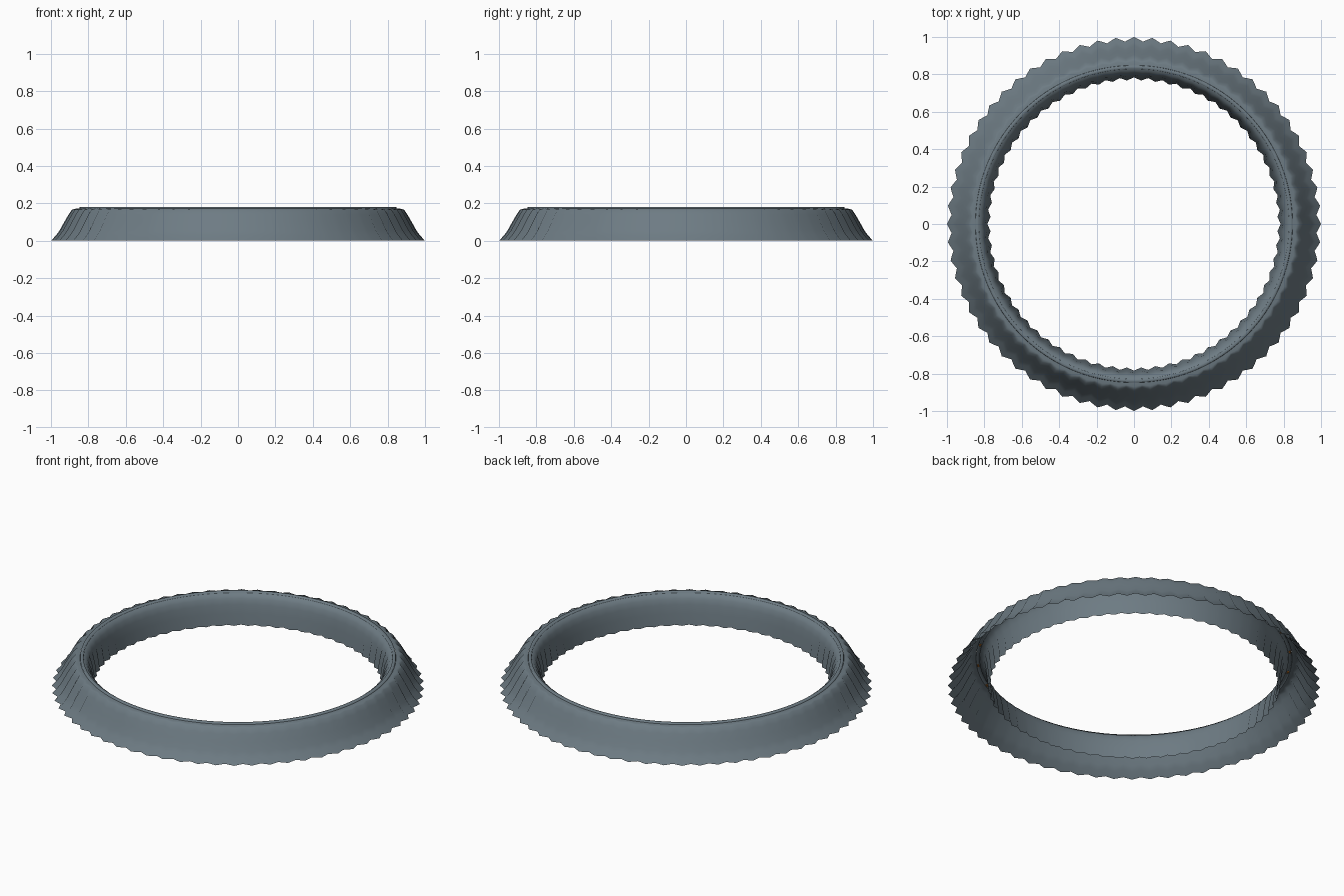
import bpy
from math import sin, cos, pi, hypot
from mathutils import Vector

if "Cube" in bpy.data.objects:
    bpy.data.objects.remove(bpy.data.objects["Cube"])

TEETH = 64
SEG = TEETH * 4


def material(name, rgb):
    m = bpy.data.materials.new(name)
    m.diffuse_color = (*rgb, 1)
    m.use_nodes = True
    m.node_tree.nodes["Principled BSDF"].inputs["Base Color"].default_value = m.diffuse_color
    return m


STEEL = material("blue_grey_steel", (0.155, 0.20, 0.23))
ORANGE = material("orange_lamp", (0.8, 0.25, 0.03))


def add_object(name, verts, faces, mat):
    me = bpy.data.meshes.new(name)
    me.from_pydata(verts, [], faces)
    me.materials.append(mat)
    me.update()
    ob = bpy.data.objects.new(name, me)
    bpy.context.collection.objects.link(ob)
    return ob


def fluted_wall(name, profile):
    """Revolve (radius, height, flute depth) with softly shaded flutes."""
    verts, normals, faces = [], [], []
    n = len(profile)
    for i, (r, z, amp) in enumerate(profile):
        a, b = profile[max(i - 1, 0)], profile[min(i + 1, n - 1)]
        dr, dz = b[0] - a[0], b[1] - a[1]
        length = hypot(dr, dz)
        for j in range(SEG):
            t = 2 * pi * j / SEG
            rr = r + amp * cos(TEETH * t)
            verts.append((rr * cos(t), rr * sin(t), z))
            normals.append(Vector((dz * cos(t), dz * sin(t), -dr)) / length)
    for i in range(n - 1):
        for j in range(SEG):
            k = (j + 1) % SEG
            faces.append((i * SEG + j, i * SEG + k,
                          (i + 1) * SEG + k, (i + 1) * SEG + j))
    ob = add_object(name, verts, faces, STEEL)
    ob.data.shade_smooth()
    ob.data.normals_split_custom_set_from_vertices(normals)
    return ob


# flared outer skirt, open underneath
fluted_wall("outer_skirt", [
    (0.988, 0.0, 0.012), (0.960, 0.03, 0.012), (0.942, 0.055, 0.012),
    (0.918, 0.10, 0.011), (0.896, 0.14, 0.010), (0.880, 0.166, 0.008),
    (0.866, 0.171, 0.004), (0.848, 0.173, 0)])

# inner wall, curving down to the fluted bottom edge
fluted_wall("inner_wall", [
    (0.830, 0.174, 0), (0.815, 0.168, 0.001), (0.802, 0.15, 0.003),
    (0.792, 0.12, 0.005), (0.784, 0.07, 0.007), (0.776, 0.005, 0.008)])

# slim raised lip joining the two walls
lip = fluted_wall("top_lip", [
    (0.848, 0.171, 0), (0.846, 0.180, 0), (0.830, 0.180, 0), (0.828, 0.172, 0)])

# small lamps tucked under the lip
lamp_verts, lamp_faces = [], []
COUNT = 24
for c in range(COUNT):
    base = len(lamp_verts)
    mid = 2 * pi * c / COUNT
    for z in (0.169, 0.173):
        for r, d in ((0.834, -1), (0.844, -1), (0.844, 1), (0.834, 1)):
            t = mid + d * 0.012
            lamp_verts.append((r * cos(t), r * sin(t), z))
    for f in ((3, 2, 1, 0), (4, 5, 6, 7), (0, 1, 5, 4),
              (1, 2, 6, 5), (2, 3, 7, 6), (3, 0, 4, 7)):
        lamp_faces.append([base + v for v in f])
add_object("under_lip_lamps", lamp_verts, lamp_faces, ORANGE)
